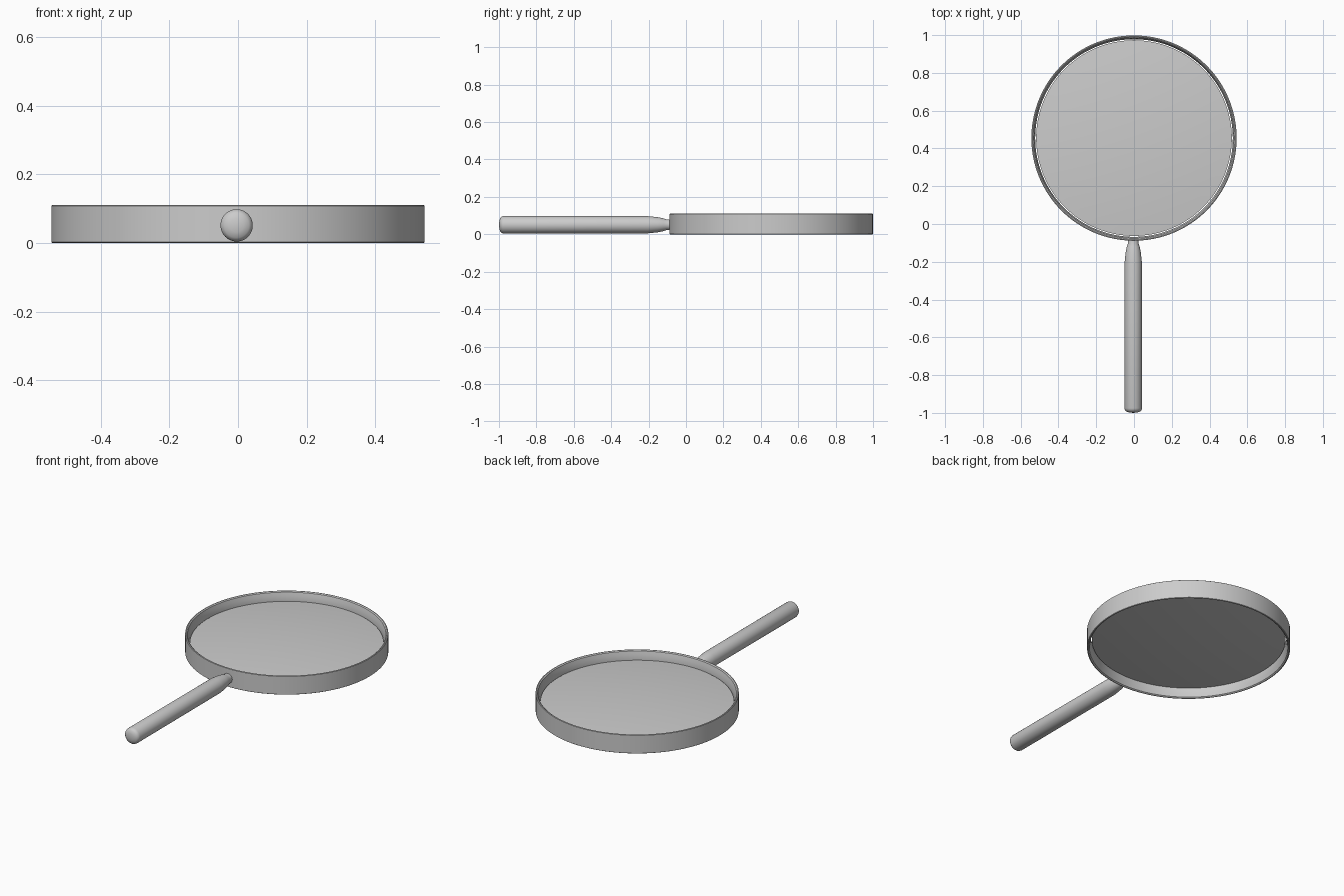
import bpy, bmesh, math
from mathutils import Matrix

if "Cube" in bpy.data.objects:
    bpy.data.objects.remove(bpy.data.objects["Cube"])

RING_Y, MID_Z = 0.455, 0.055


def lathe(name, profile, matrix, closed=False, steps=96, angle=30):
    """Revolve (radius, height) points around local z, then place by matrix."""
    bm = bmesh.new()
    verts = [bm.verts.new((r, 0, h)) for r, h in profile]
    pairs = list(zip(verts, verts[1:]))
    if closed:
        pairs.append((verts[-1], verts[0]))
    edges = [bm.edges.new(p) for p in pairs]
    bmesh.ops.spin(bm, geom=verts + edges, cent=(0, 0, 0), axis=(0, 0, 1),
                   angle=2 * math.pi, steps=steps, use_merge=False)
    bmesh.ops.remove_doubles(bm, verts=bm.verts, dist=1e-5)
    bmesh.ops.recalc_face_normals(bm, faces=bm.faces)
    bm.transform(matrix)
    mesh = bpy.data.meshes.new(name)
    bm.to_mesh(mesh)
    bm.free()
    obj = bpy.data.objects.new(name, mesh)
    bpy.context.collection.objects.link(obj)
    bpy.ops.object.select_all(action='DESELECT')
    obj.select_set(True)
    bpy.context.view_layer.objects.active = obj
    bpy.ops.object.shade_smooth_by_angle(angle=math.radians(angle))
    return obj


ring_place = Matrix.Translation((0, RING_Y, MID_Z))

# Rim: thin band, inner wall leaning in towards the lens seat
half = [(0.523, 0.008), (0.526, 0.03), (0.531, 0.050), (0.537, 0.055),
        (0.541, 0.055), (0.5435, 0.053)]
rim = half + [(r, -h) for r, h in reversed(half)]
lathe("rim", rim, ring_place, closed=True, steps=128)

# Lens: biconvex disc with a hairline gap to the rim
R, BULGE, EDGE = 0.518, 0.026, 0.002
dome = [(R * i / 10, EDGE + BULGE * (1 - (i / 10) ** 2)) for i in range(11)]
lens = dome + [(r, -h) for r, h in reversed(dome)]
lathe("lens", lens, ring_place, steps=128)

# Handle: straight grip with domed end, shoulder and narrow neck, along y
handle = [(0, -1.0), (0.02, -0.998), (0.036, -0.993), (0.044, -0.985),
          (0.047, -0.975), (0.046, -0.205), (0.044, -0.185),
          (0.040, -0.15), (0.034, -0.12), (0.029, -0.105), (0.028, -0.08),
          (0, -0.08)]
to_y = Matrix.Translation((-0.004, 0, 0.051)) @ Matrix.Rotation(-math.pi / 2, 4, 'X')
lathe("handle", handle, to_y, steps=48)
